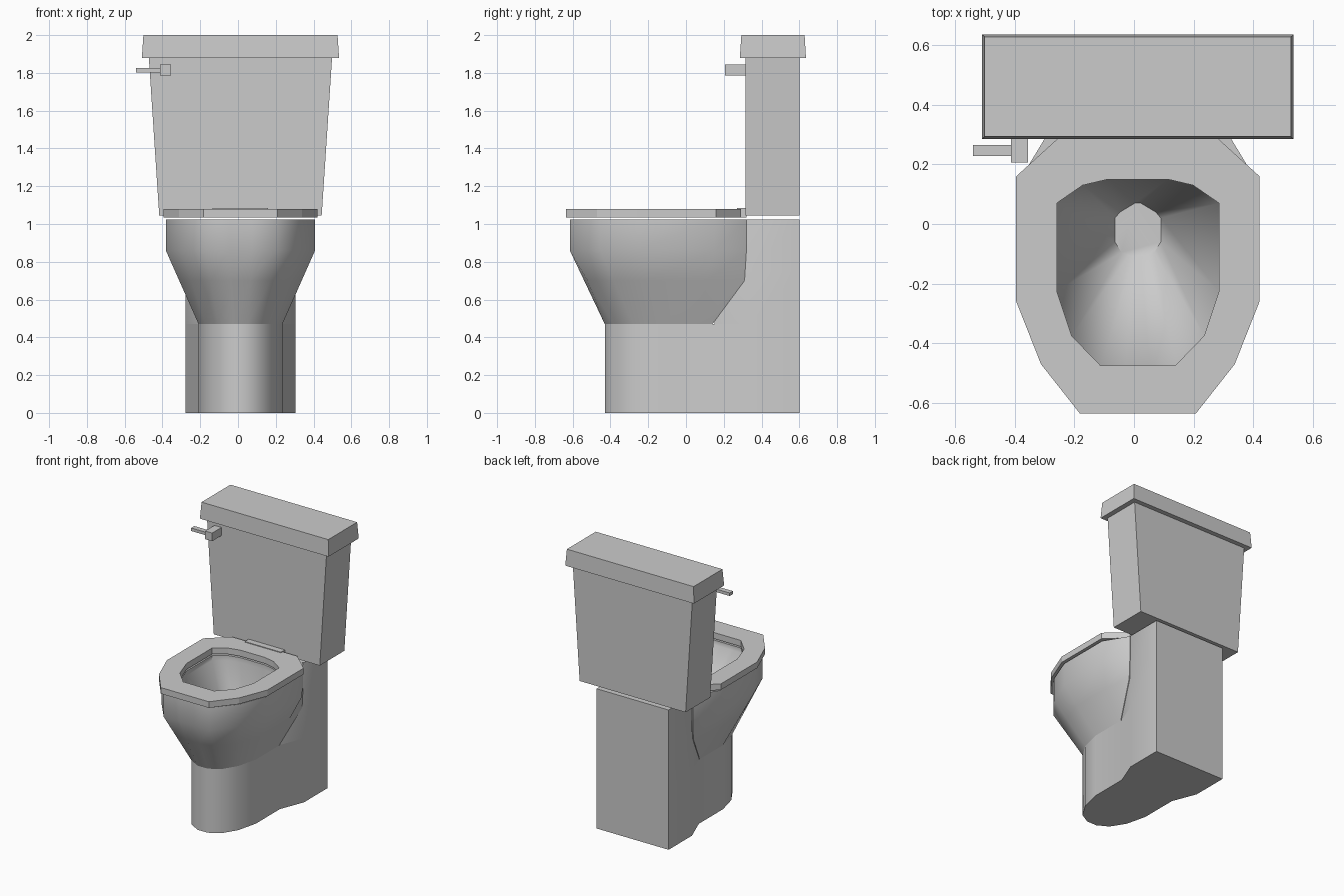
import bpy, bmesh, math

if "Cube" in bpy.data.objects:
    bpy.data.objects.remove(bpy.data.objects["Cube"])

CX = 0.013  # symmetry axis of the body (the lever sticks out to the left)


def loft(name, rings, hollow=False, smooth=None):
    """Skin mirrored half outlines [(z, [(x, y), ...]), ...]; hollow joins last ring to first."""
    bm = bmesh.new()
    loops = []
    for z, half in rings:
        pts = half + [(-x, y) for x, y in reversed(half)]
        loops.append([bm.verts.new((CX + x, y, z)) for x, y in pts])
    pairs = list(zip(loops, loops[1:]))
    if hollow:
        pairs.append((loops[-1], loops[0]))
    else:
        bm.faces.new(loops[0])
        bm.faces.new(loops[-1])
    n = len(loops[0])
    for a, b in pairs:
        for i in range(n):
            j = (i + 1) % n
            bm.faces.new((a[i], a[j], b[j], b[i]))
    bmesh.ops.recalc_face_normals(bm, faces=bm.faces)
    me = bpy.data.meshes.new(name)
    bm.to_mesh(me)
    bm.free()
    ob = bpy.data.objects.new(name, me)
    bpy.context.collection.objects.link(ob)
    if smooth:
        bpy.ops.object.select_all(action='DESELECT')
        ob.select_set(True)
        bpy.context.view_layer.objects.active = ob
        bpy.ops.object.shade_smooth_by_angle(angle=math.radians(smooth))
    return ob


def box(name, lo, hi):
    bpy.ops.mesh.primitive_cube_add(size=1, location=[(a + b) / 2 for a, b in zip(lo, hi)])
    ob = bpy.context.object
    ob.name = name
    ob.scale = [b - a for a, b in zip(lo, hi)]


def mix(a, b, t):
    return [(p[0] + (q[0] - p[0]) * t, p[1] + (q[1] - p[1]) * t) for p, q in zip(a, b)]


# pedestal: rounded nose in front, column rising at the back
back = [(.292, .33), (.292, .60)]
foot = [(.04, -.43), (.12, -.385), (.185, -.28), (.222, -.13), (.222, .15)] + back
step = [(.04, .15), (.09, .15), (.14, .15), (.18, .15), (.222, .15)] + back
top = [(.04, .25), (.08, .25), (.12, .25), (.16, .25), (.20, .25)] + back
loft("pedestal", [(0, foot), (.47, foot), (.47, step), (.75, step), (1.025, top)], smooth=50)

# bowl: outer skin, rim, then inner basin down to the drain
neck = [(.04, -.43), (.12, -.385), (.185, -.28), (.222, -.13), (.222, .06), (.222, .14), (.1, .14)]
rim = [(.06, -.615), (.185, -.615), (.315, -.455), (.395, -.25), (.395, .15), (.292, .32), (.1, .32)]
belly = mix(neck, rim, .59)
belly[5:] = [(.29, .31), (.1, .31)]
hole = [(.04, -.475), (.125, -.475), (.222, -.375), (.272, -.225), (.272, .07), (.185, .13), (.1, .15)]
drain = [(.01, -.108), (.03, -.105), (.055, -.095), (.077, -.06), (.077, .02), (.06, .04), (.01, .07)]
loft("bowl", [(.47, neck), (.70, belly), (.86, rim), (1.025, rim),
              (1.025, hole), (.99, hole), (.62, drain)], smooth=55)

# seat ring and its hinge tab
seat_out = [(.195, -.635), (.325, -.47), (.408, -.26), (.408, .16), (.265, .29), (.147, .29)]
seat_in = hole[1:]
loft("seat", [(1.035, seat_out), (1.08, seat_out), (1.08, seat_in), (1.035, seat_in)], hollow=True)
box("seat_hinge", (CX - .147, .27, 1.035), (CX + .147, .32, 1.085))

# tank and lid
loft("tank", [(1.045, [(.43, .315), (.43, .60)]), (1.88, [(.485, .315), (.485, .60)])])
loft("tank_lid", [(1.88, [(.522, .285), (.522, .635)]), (2.0, [(.514, .293), (.514, .628)])])

# flush handle
box("handle_mount", (-.412, .207, 1.785), (-.355, .32, 1.845))
box("handle_lever", (-.54, .228, 1.803), (-.41, .265, 1.825))
